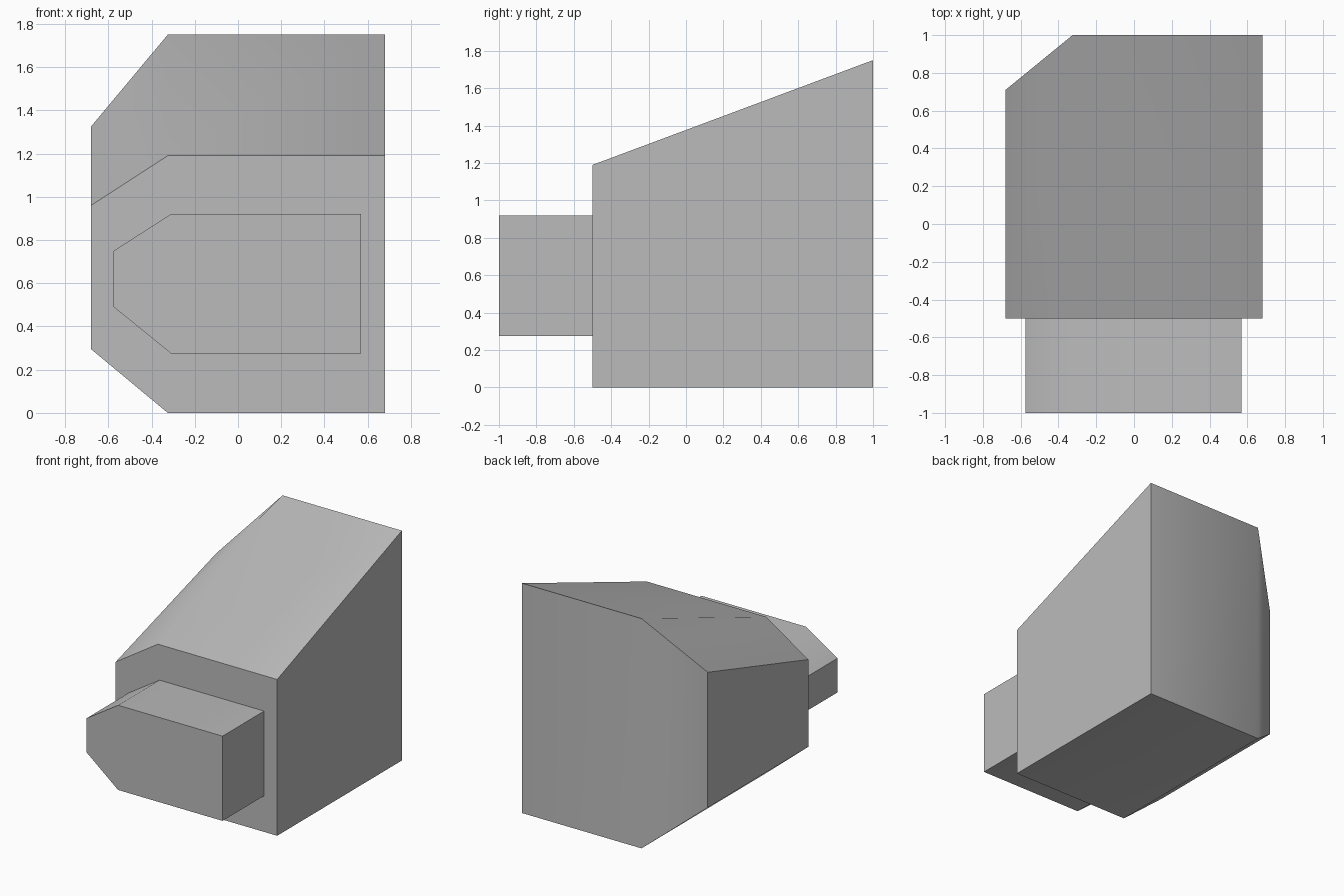
import bpy
import math

if "Cube" in bpy.data.objects:
    bpy.data.objects.remove(bpy.data.objects["Cube"])

grey = bpy.data.materials.new("plain grey")
grey.diffuse_color = (0.5, 0.5, 0.5, 1)
grey.use_nodes = True
grey.node_tree.nodes["Principled BSDF"].inputs["Base Color"].default_value = grey.diffuse_color


def loft(name, front, back):
    """Solid between two matching outlines, each counter-clockwise seen from -y."""
    n = len(front)
    faces = [tuple(range(n)), tuple(range(2 * n - 1, n - 1, -1))]
    for i in range(n):
        j = (i + 1) % n
        faces.append((j, i, i + n, j + n))
    # the rear cap of a bevelled back is split into its two flat panels
    if len({p[1] for p in back}) > 1:
        faces[1] = (n + 1, n, n + 5, n + 4)
        faces.append((n + 2, n + 1, n + 4, n + 3))
    mesh = bpy.data.meshes.new(name)
    mesh.from_pydata(front + back, [], faces)
    mesh.materials.append(grey)
    obj = bpy.data.objects.new(name, mesh)
    bpy.context.collection.objects.link(obj)
    bpy.context.view_layer.objects.active = obj
    obj.select_set(True)
    bpy.ops.object.shade_smooth_by_angle(angle=math.radians(45))
    obj.select_set(False)
    return obj


def outline(y_mid, y_side, right, bend, left, z):
    """Six-sided outline with two cut corners on the left."""
    z0, z1, z2, z3 = z
    return [(right, y_mid, z0), (bend, y_mid, z0), (left, y_side, z1),
            (left, y_side, z2), (bend, y_mid, z3), (right, y_mid, z3)][::-1]


# Main housing: sloped top, cut left corners, bevelled rear left corner
loft("housing",
     outline(-0.5, -0.5, 0.68, -0.325, -0.68, (0, 0.295, 0.96, 1.19)),
     outline(1.0, 0.71, 0.68, -0.325, -0.68, (0, 0.295, 1.325, 1.75)))

# Front block: straight extrusion of the smaller outline
block = (0.57, -0.31, -0.575, (0.275, 0.49, 0.75, 0.92))
loft("front_block", outline(-1.0, -1.0, *block), outline(-0.5, -0.5, *block))
